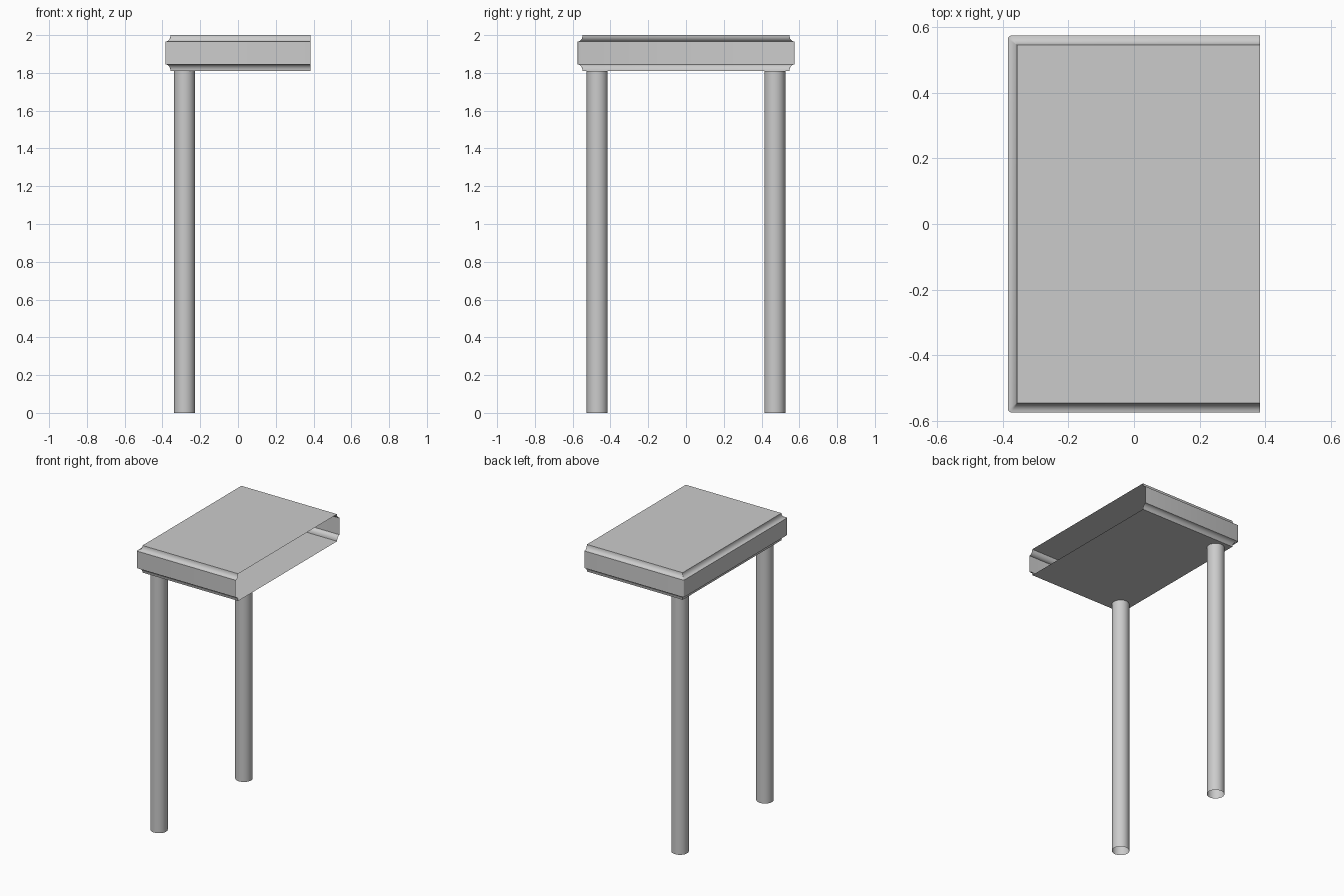
import bpy
import bmesh
from math import cos, sin, pi

cube = bpy.data.objects.get("Cube")
if cube:
    bpy.data.objects.remove(cube, do_unlink=True)

HALF_X, HALF_Y = 0.385, 0.575
TOP, UNDERSIDE = 2.0, 1.81
COVE = 0.028          # inset of the moulded edge
LEG_X, LEG_Y, LEG_R = -0.283, 0.47, 0.0555

grey = bpy.data.materials.new("plain grey")
grey.use_nodes = True
colour = (0.6, 0.6, 0.6, 1)
grey.diffuse_color = colour
grey.node_tree.nodes["Principled BSDF"].inputs["Base Color"].default_value = colour


def finish(bm, name):
    mesh = bpy.data.meshes.new(name)
    bm.to_mesh(mesh)
    bm.free()
    obj = bpy.data.objects.new(name, mesh)
    bpy.context.collection.objects.link(obj)
    mesh.materials.append(grey)
    bpy.ops.object.select_all(action="DESELECT")
    obj.select_set(True)
    bpy.context.view_layer.objects.active = obj
    bpy.ops.object.shade_smooth_by_angle(angle=pi / 6)
    return obj


def edge_profile(steps=6):
    """(inset, z) pairs from the underside up to the top, coved at both ends."""
    arc = [pi / 2 * i / steps for i in range(steps + 1)]
    lower = [(COVE * cos(t), UNDERSIDE + 0.035 * sin(t)) for t in arc]
    upper = [(COVE * cos(t), TOP - 0.035 * sin(t)) for t in reversed(arc)]
    return lower + upper


def outline(inset, steps=3):
    """Three-sided path around the closed sides, with tiny rounded corners."""
    x, y = HALF_X - inset, HALF_Y - inset
    r = 0.001 + 0.009 * (1 - inset / COVE)
    points = [(HALF_X, -y)]
    for side in (-1, 1):
        start = -pi / 2 if side < 0 else -pi
        for i in range(steps + 1):
            a = start - pi / 2 * i / steps
            points.append((-x + r + r * cos(a), side * (y - r) + r * sin(a)))
    return points + [(HALF_X, y)]


# Hollow tabletop, open on its +x end
bm = bmesh.new()
rings = [[bm.verts.new((px, py, z)) for px, py in outline(inset)]
         for inset, z in edge_profile()]
for low, high in zip(rings, rings[1:]):
    for j in range(len(low) - 1):
        bm.faces.new((low[j], high[j], high[j + 1], low[j + 1]))
bm.faces.new(rings[0])
bm.faces.new(rings[-1][::-1])
finish(bm, "tabletop")

# Two open tubular legs
for name, side in (("front_leg", -1), ("back_leg", 1)):
    bm = bmesh.new()
    bmesh.ops.create_cone(bm, cap_ends=False, segments=32,
                          radius1=LEG_R, radius2=LEG_R, depth=UNDERSIDE)
    bmesh.ops.translate(bm, verts=bm.verts,
                        vec=(LEG_X, side * LEG_Y, UNDERSIDE / 2))
    finish(bm, name)
